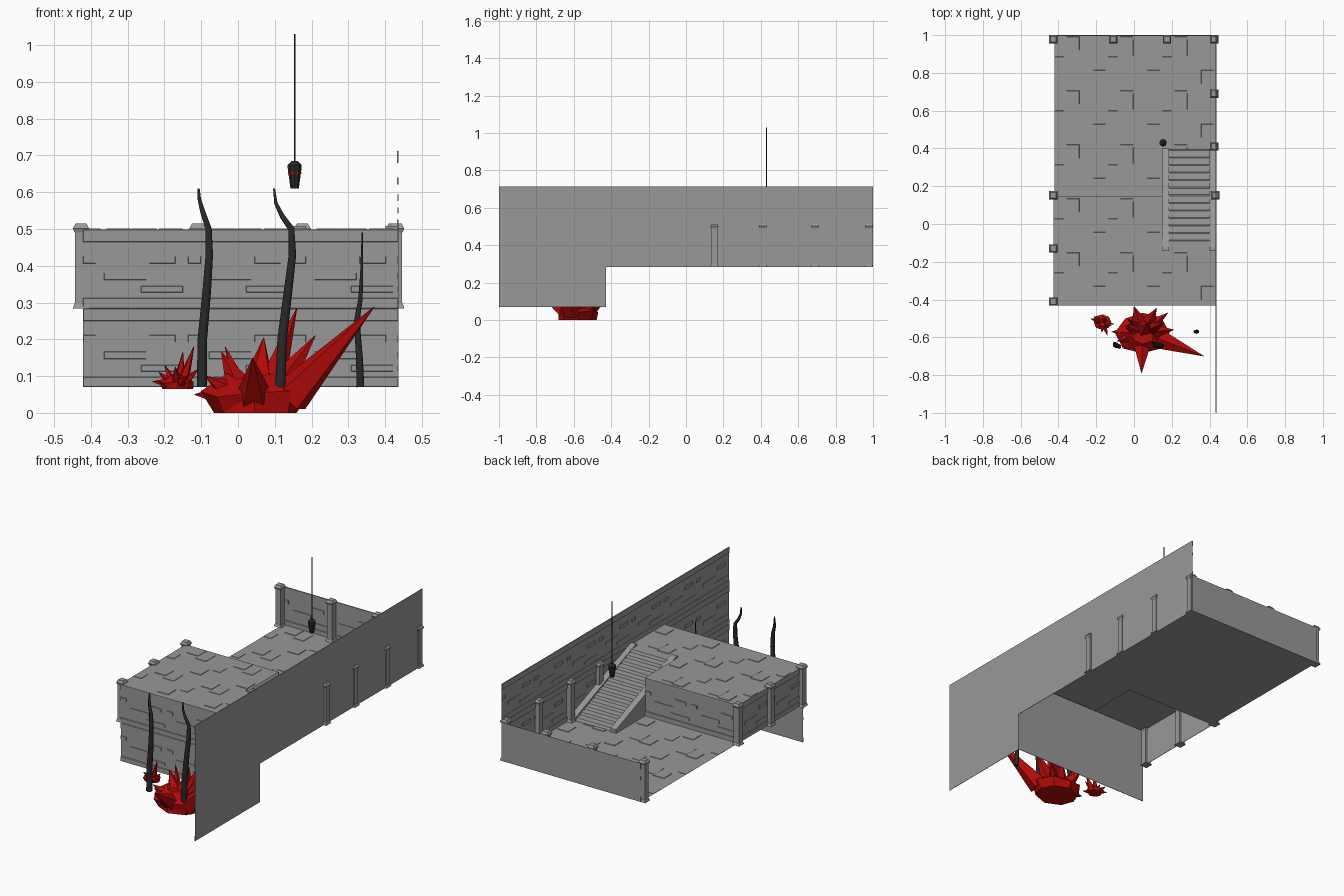
import bpy, bmesh, math, random
from mathutils import Vector, Matrix

if "Cube" in bpy.data.objects:
    bpy.data.objects.remove(bpy.data.objects["Cube"])

random.seed(4)
C = 2 / 7                      # module width
H = 0.2143                     # module height
Z0, Z1, Z2 = 0.07, 0.07 + H, 0.07 + 2 * H
X0, X1 = 0.436 - 3 * C, 0.436  # left and right edges
YF, YM = -1 + 2 * C, 1 - 3 * C  # front wall and edge of the upper floor
X, Y, Z = Vector((1, 0, 0)), Vector((0, 1, 0)), Vector((0, 0, 1))


def material(name, color):
    m = bpy.data.materials.new(name)
    m.diffuse_color = (*color, 1)
    m.use_nodes = True
    m.node_tree.nodes["Principled BSDF"].inputs["Base Color"].default_value = m.diffuse_color
    return m


GREY = material("dark_stone", (0.315, 0.315, 0.32))
RED = material("red", (0.45, 0.003, 0.003))
BLACK = material("black", (0.022, 0.022, 0.023))


def finish(name, bm, mat=GREY):
    me = bpy.data.meshes.new(name)
    bm.to_mesh(me)
    bm.free()
    ob = bpy.data.objects.new(name, me)
    bpy.context.collection.objects.link(ob)
    me.materials.append(mat)
    return ob


def slab(bm, lo, hi, frame=Matrix(), taper=0.0):
    """Box whose top is inset by taper on every side."""
    (x0, y0, z0), (x1, y1, z1) = lo, hi
    rings = []
    for z, t in ((z0, 0), (z1, taper)):
        rings.append([bm.verts.new(frame @ Vector(p)) for p in (
            (x0 + t, y0 + t, z), (x1 - t, y0 + t, z), (x1 - t, y1 - t, z), (x0 + t, y1 - t, z))])
    a, b = rings
    bm.faces.new(a[::-1])
    bm.faces.new(b)
    for i in range(4):
        j = (i + 1) % 4
        bm.faces.new([a[i], a[j], b[j], b[i]])


def panel(name, origin, u, v, cols, rows, ch, relief, courses=()):
    """Grid of modules: sheets with shallow raised slabs (u0, v0, u1, v1, height) and full-width courses."""
    bm = bmesh.new()
    n = u.cross(v)
    frame = Matrix((u, v, n)).transposed().to_4x4()
    frame.translation = Vector(origin)
    for j in range(rows):
        b = j * ch
        for v0, v1 in courses:
            slab(bm, (0, b + v0 * ch, 0), (cols * C, b + v1 * ch, .004), frame, .0015)
        for i in range(cols):
            a = i * C
            bm.faces.new([bm.verts.new(frame @ Vector((a + p * C, b + q * ch, 0)))
                          for p, q in ((0, 0), (1, 0), (1, 1), (0, 1))])
            for u0, v0, u1, v1, h in relief:
                slab(bm, (a + u0 * C, b + v0 * ch, 0), (a + u1 * C, b + v1 * ch, h), frame, .001)
    return finish(name, bm)


BRICKS = [(0.63, 0.57, 0.88, 0.66, .004), (0, 0.57, 0.12, 0.66, .004),
          (0.2, 0.36, 0.6, 0.45, .002), (0.55, 0.2, 0.95, 0.28, .002)]
SLABS = [(0.22, 0.72, 0.46, 0.97, .003), (0.46, 0.62, 0.7, 0.92, .002),
         (0.0, 0.38, 0.17, 0.6, .002), (0.72, 0.1, 0.95, 0.35, .003)]


def wall(name, origin, u, cols, rows=1):
    panel(name, origin, u, Z, cols, rows, H, BRICKS, ((0.84, 1), (0, 0.13)))


def floor(name, origin, cols, rows):
    panel(name, origin, X, Y, cols, rows, C, SLABS)


# Walls
wall("front_wall", (X0, YF, Z0), X, 3, 2)
wall("right_wall", (X1, 1, Z1), -Y, 7, 2)
wall("right_wall_lower", (X1, YF, Z0), -Y, 2)
wall("back_wall", (X0, 1, Z1), X, 3)
wall("left_wall", (X0, YM, Z1), -Y, 2)
wall("terrace_riser", (X0 + 2 * C, YM, Z1), -X, 2)

# Floors
floor("lower_floor", (X0, YM, Z1), 3, 3)
floor("upper_floor_front", (X0, YF, Z2), 3, 1)
floor("upper_floor_back", (X0, YF + C, Z2), 2, 1)


# Square posts with flared base and cap
def post(bm, x, y):
    r = 0.0165
    slab(bm, (x - r, y - r, Z1), (x + r, y + r, Z2))
    for za, zb, ra, rb in ((Z1, Z1 + .014, .022, .0175), (Z2 - .008, Z2 + .003, .0175, .022),
                           (Z2 + .003, Z2 + .016, .022, .015)):
        bmesh.ops.create_cone(bm, cap_ends=True, segments=4, depth=zb - za,
                              radius1=ra * math.sqrt(2), radius2=rb * math.sqrt(2),
                              matrix=Matrix.Translation((x, y, (za + zb) / 2))
                              @ Matrix.Rotation(math.pi / 4, 4, 'Z'))


bm = bmesh.new()
for x, y in [(-.427, .978), (-.11, .978), (.175, .978), (.425, .978), (.425, .69), (.425, .41),
             (.43, .152), (-.427, .152), (-.427, -.13), (-.427, -.41)]:
    post(bm, x, y)
finish("posts", bm)


# Staircase: extruded side profiles
def extrude_profile(name, pts, xa, xb):
    bm = bmesh.new()
    f = bm.faces.new([bm.verts.new((xa, y, z)) for y, z in pts])
    r = bmesh.ops.extrude_face_region(bm, geom=[f])
    bmesh.ops.translate(bm, verts=[g for g in r["geom"] if isinstance(g, bmesh.types.BMVert)],
                        vec=(xb - xa, 0, 0))
    bmesh.ops.recalc_face_normals(bm, faces=bm.faces)
    return finish(name, bm)


N, ya, yb = 13, 0.395, -0.125
steps = [(YM - C, Z1), (ya, Z1)]
for i in range(N):
    y = ya + (yb - ya) * i / N
    steps += [(y, Z1 + H * (i + 0.15) / N), (y - .006, Z1 + H * (i + 1) / N)]
steps.append((YM - C, Z2))
extrude_profile("stair_steps", steps, X1 - C + .03, X1 - .03)
rail = [(YM - C, Z1), (0.40, Z1), (0.40, Z1 + .02), (yb, Z2 + .01), (YM - C, Z2 + .01)]
extrude_profile("stair_side_left", rail, X1 - C, X1 - C + .035)
extrude_profile("stair_side_right", rail, X1 - .035, X1 - .001)


# Hanging lamp
def lathe(name, x, y, profile, seg, mat):
    bm = bmesh.new()
    for (za, ra), (zb, rb) in zip(profile, profile[1:]):
        bmesh.ops.create_cone(bm, cap_ends=True, segments=seg, radius1=ra, radius2=rb,
                              depth=zb - za, matrix=Matrix.Translation((x, y, (za + zb) / 2)))
    finish(name, bm, mat)


LX, LY = 0.154, 0.43
lathe("lamp_body", LX, LY, [(.61, .012), (.667, .02), (.674, .02), (.685, .008)], 10, BLACK)
lathe("lamp_glow_band", LX, LY, [(.649, .0188), (.653, .0195)], 10, RED)
lathe("lamp_chain", LX, LY, [(.684, .002), (1.03, .002)], 6, BLACK)


# Dark roots
def root(name, pts, r0, r1):
    cu = bpy.data.curves.new(name, 'CURVE')
    cu.dimensions = '3D'
    cu.bevel_depth, cu.bevel_resolution, cu.use_fill_caps = 1, 1, True
    sp = cu.splines.new('POLY')
    sp.points.add(len(pts) - 1)
    for i, (p, q) in enumerate(zip(sp.points, pts)):
        p.co = (*q, 1)
        p.radius = r0 + (r1 - r0) * (i / (len(pts) - 1)) ** 1.3
    cu.materials.append(BLACK)
    bpy.context.collection.objects.link(bpy.data.objects.new(name, cu))


root("root_left", [(-.098, -.64, .07), (-.097, -.64, .2), (-.085, -.645, .33), (-.078, -.65, .43),
                   (-.08, -.65, .5), (-.097, -.64, .55), (-.105, -.63, .58), (-.107, -.625, .61)], .016, .003)
root("root_middle", [(.115, -.64, .07), (.12, -.64, .2), (.136, -.645, .33), (.148, -.645, .43),
                     (.145, -.64, .5), (.12, -.635, .535), (.103, -.63, .57), (.098, -.625, .61)], .016, .003)
root("root_right", [(.333, -.57, .07), (.33, -.57, .15), (.323, -.57, .25),
                    (.333, -.567, .31), (.336, -.567, .38), (.338, -.565, .49)], .012, .002)


# Red crystal clusters: faceted rock body with shards
def crystals(name, center, rx, ry, h, tips):
    bm = bmesh.new()
    c = Vector(center)
    rings = []
    for k, z in ((0.88, 0), (1.0, 0.45), (0.5, 1)):
        ring = []
        for i in range(8):
            a = math.tau * i / 8
            j = k * random.uniform(0.88, 1.08)
            ring.append(bm.verts.new(c + Vector((rx * j * math.cos(a), ry * j * math.sin(a),
                                                 h * z + (0.3 * h * random.random() if z else 0)))))
        rings.append(ring)
    bm.faces.new(rings[0][::-1])
    bm.faces.new(rings[2])
    for a, b in zip(rings, rings[1:]):
        for i in range(8):
            bm.faces.new([a[i], a[(i + 1) % 8], b[(i + 1) % 8], b[i]])
    for x, y, z, r in tips:
        tip = Vector((x, y, z))
        start = c + Vector(((x - c.x) * .3, (y - c.y) * .3, h * 0.5))
        d = tip - start
        m = Matrix.Translation((start + tip) / 2) @ d.to_track_quat('Z', 'Y').to_matrix().to_4x4()
        bmesh.ops.create_cone(bm, cap_ends=True, segments=5, radius1=r, radius2=.001,
                              depth=d.length, matrix=m)
    bmesh.ops.triangulate(bm, faces=[f for f in bm.faces if len(f.verts) > 3])
    finish(name, bm, RED)


crystals("large_crystals", (.045, -.575, 0), .14, .115, .085,
         [(.37, -.70, .288, .055), (.16, -.52, .285, .045), (.07, -.53, .205, .06),
          (.21, -.56, .21, .05), (-.045, -.54, .165, .05), (.04, -.79, .15, .05),
          (-.035, -.50, .18, .03), (-.09, -.62, .10, .045), (-.118, -.57, .05, .045),
          (.12, -.445, .13, .05), (.0, -.435, .10, .05), (.18, -.47, .10, .04)])
crystals("small_crystals", (-.165, -.52, .065), .05, .042, .03,
         [(-.12, -.54, .18, .018), (-.15, -.50, .165, .018), (-.2, -.52, .13, .016),
          (-.232, -.50, .085, .016), (-.107, -.53, .12, .015), (-.17, -.575, .125, .017),
          (-.215, -.49, .11, .016), (-.14, -.59, .10, .016)])
